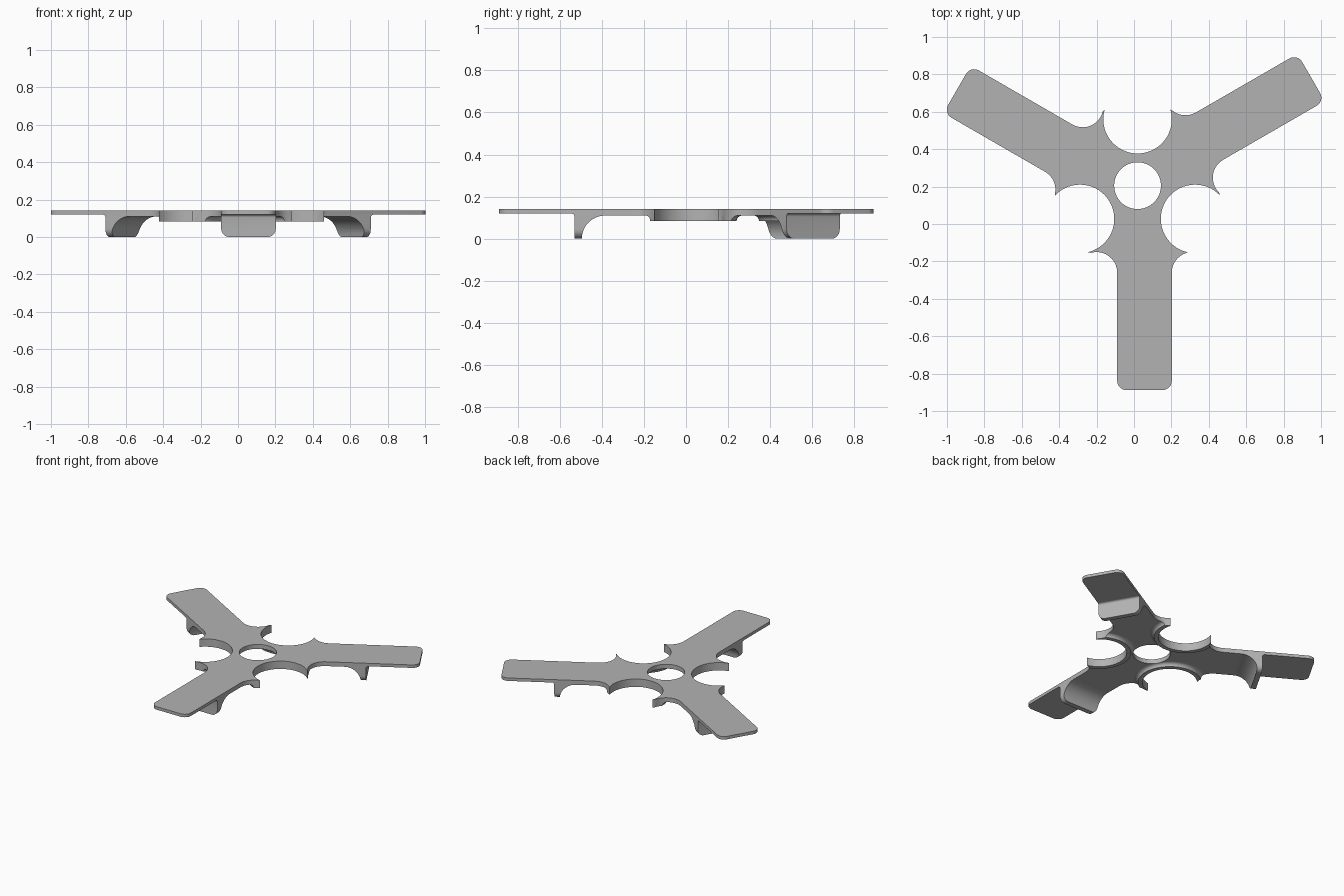
import bpy, bmesh
from math import sin, cos, radians, pi
from mathutils import Matrix, Vector

if "Cube" in bpy.data.objects:
    bpy.data.objects.remove(bpy.data.objects["Cube"])

HUB = Matrix.Translation((0.019, 0.205, 0))
LEFT, RIGHT, END = -0.109, 0.183, -1.093    # arm sides and tip, relative to the hub
SCALLOP_R, SCALLOP_D = 0.183, 0.355
TOP, UNDER, THIN, RIM = 0.142, 0.11, 0.12, 0.084

grey = bpy.data.materials.new("plain_grey")
grey.use_nodes = True
grey.diffuse_color = (0.45, 0.45, 0.45, 1)
grey.node_tree.nodes["Principled BSDF"].inputs["Base Color"].default_value = (0.45, 0.45, 0.45, 1)


def turn(k):
    return Matrix.Rotation(k * 2 * pi / 3, 4, "Z")


def arc(cx, cy, r, a0, a1, n):
    angles = [radians(a0 + (a1 - a0) * i / n) for i in range(n + 1)]
    return [(cx + r * cos(a), cy + r * sin(a)) for a in angles]


def finish(name, bm, matrix):
    bmesh.ops.recalc_face_normals(bm, faces=bm.faces)
    mesh = bpy.data.meshes.new(name)
    bm.to_mesh(mesh)
    bm.free()
    mesh.transform(matrix)
    mesh.materials.append(grey)
    ob = bpy.data.objects.new(name, mesh)
    bpy.context.collection.objects.link(ob)
    return ob


def prism(name, pts, low, high, matrix):
    bm = bmesh.new()
    face = bm.faces.new([bm.verts.new((x, y, low)) for x, y in pts])
    new = bmesh.ops.extrude_face_region(bm, geom=[face])["geom"]
    verts = [g for g in new if isinstance(g, bmesh.types.BMVert)]
    bmesh.ops.translate(bm, verts=verts, vec=(0, 0, high - low))
    return finish(name, bm, matrix)


def boolean(ob, cutter, operation):
    mod = ob.modifiers.new("cut", "BOOLEAN")
    mod.operation, mod.solver, mod.object = operation, "EXACT", cutter
    bpy.context.view_layer.update()
    graph = bpy.context.evaluated_depsgraph_get()
    mesh = bpy.data.meshes.new_from_object(ob.evaluated_get(graph))
    ob.modifiers.clear()
    ob.data = mesh


def remove(ob):
    bpy.data.objects.remove(ob)


# Three-armed outline: fillet, rounded arm end, fillet, scallop, repeated
sx, sy = SCALLOP_D * cos(radians(-30)), SCALLOP_D * sin(radians(-30))
sector = arc(LEFT - 0.11, -0.465, 0.11, 106, 0, 10)
sector += arc(LEFT + 0.05, END + 0.05, 0.05, 180, 270, 8)
sector += arc(RIGHT - 0.05, END + 0.05, 0.05, 270, 360, 8)
sector += arc(RIGHT + 0.11, -0.465, 0.11, 180, 108, 8)
sector += arc(sx, sy, SCALLOP_R, -103, -317, 32)
outline = []
for k in range(3):
    outline += [(turn(k) @ Vector((x, y, 0))).to_2d() for x, y in sector]


def pierced_plate(name, low, high):
    plate = prism(name, outline, low, high, HUB)
    hole = prism("hole_cutter", arc(0, 0, 0.125, 0, 354.375, 63), -1, 1, HUB)
    boolean(plate, hole, "DIFFERENCE")
    remove(hole)
    return plate


# Main plate, thinner beyond the feet
body = pierced_plate("three_arm_plate", UNDER, TOP)
for k in range(3):
    box = [(-0.3, -0.735), (-0.3, -1.3), (0.3, -1.3), (0.3, -0.735)]
    cutter = prism("tip_cutter", box, 0, THIN, HUB @ turn(k))
    boolean(body, cutter, "DIFFERENCE")
    remove(cutter)
parts = [body]

# Raised rims under the scallops, faired into the underside
fairing = 0.026
profile = [(0.12, UNDER), (0.12, RIM), (SCALLOP_R + 0.03, RIM)]
profile += arc(SCALLOP_R + 0.03 + fairing, RIM, fairing, 180, 90, 6)[1:]
mask = pierced_plate("rim_mask", 0, 0.2)
for k in range(3):
    bm = bmesh.new()
    steps = 72
    rings = [[bm.verts.new((r * cos(2 * pi * i / steps), r * sin(2 * pi * i / steps), z))
              for r, z in profile] for i in range(steps)]
    for i in range(steps):
        a, b = rings[i], rings[(i + 1) % steps]
        for j in range(len(profile)):
            n = (j + 1) % len(profile)
            bm.faces.new((a[j], a[n], b[n], b[j]))
    rim = finish("scallop_rim_%d" % (k + 1), bm,
                 HUB @ turn(k) @ Matrix.Translation((sx, sy, 0)))
    boolean(rim, mask, "INTERSECT")
    parts.append(rim)
remove(mask)

# Feet: curved side profile across the arm, with rounded lower corners
side = [(-0.59, THIN), (-0.75, THIN)] + arc(-0.75, 0.105, 0.015, 90, 0, 4)[1:]
side += [(-0.735, 0), (-0.70, 0)] + arc(-0.59, 0, 0.11, 180, 90, 12)[1:]
front = [(RIGHT, 0.2), (LEFT, 0.2)]
front += arc(LEFT + 0.045, 0.045, 0.045, 180, 270, 8)
front += arc(RIGHT - 0.045, 0.045, 0.045, 270, 360, 8)
# axes: profile (y, z) swept along x, and profile (x, z) swept along y
along_x = Matrix(((0, 0, 1, 0), (1, 0, 0, 0), (0, 1, 0, 0), (0, 0, 0, 1)))
along_y = Matrix(((1, 0, 0, 0), (0, 0, 1, 0), (0, 1, 0, 0), (0, 0, 0, 1)))
for k in range(3):
    place = HUB @ turn(k)
    foot = prism("foot_%d" % (k + 1), side, -0.3, 0.3, place @ along_x)
    shape = prism("foot_mask", front, -0.9, -0.4, place @ along_y)
    for ob in (foot, shape):        # the axis swap mirrors, so restore outward normals
        bm = bmesh.new()
        bm.from_mesh(ob.data)
        bmesh.ops.recalc_face_normals(bm, faces=bm.faces)
        bm.to_mesh(ob.data)
        bm.free()
    boolean(foot, shape, "INTERSECT")
    remove(shape)
    parts.append(foot)

# Smooth curves, crisp edges
bpy.ops.object.select_all(action="DESELECT")
for ob in parts:
    ob.select_set(True)
bpy.context.view_layer.objects.active = body
bpy.ops.object.shade_smooth_by_angle(angle=radians(30))
